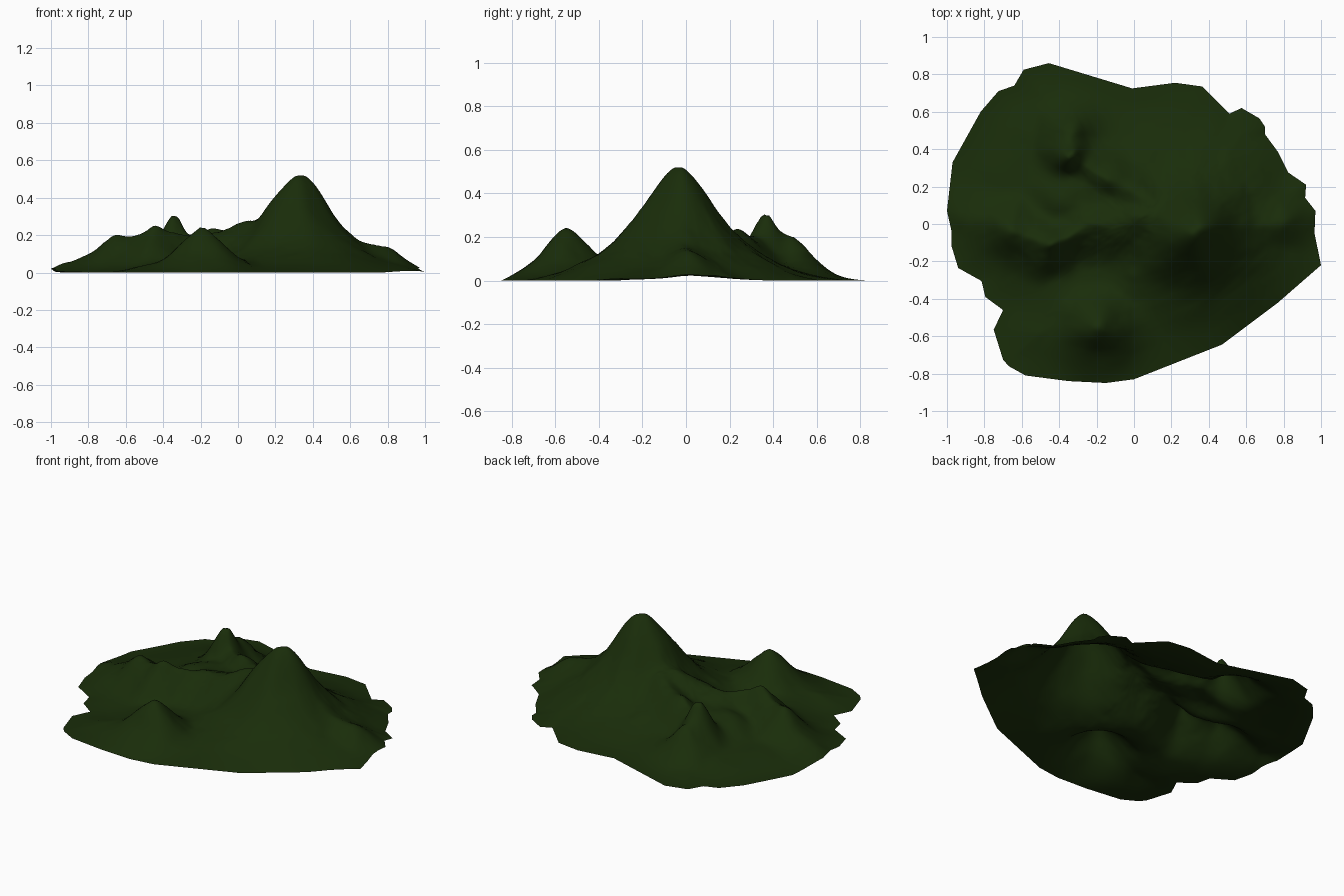
import bpy, bmesh, math
from mathutils import Vector, noise

if "Cube" in bpy.data.objects:
    bpy.data.objects.remove(bpy.data.objects["Cube"])

# Shoreline seen from above
OUTLINE = [(-1, .07), (-.975, -.04), (-.975, -.12), (-.94, -.235), (-.815, -.305), (-.795, -.39),
           (-.70, -.46), (-.75, -.565), (-.70, -.725), (-.67, -.76), (-.58, -.81), (-.35, -.84),
           (-.15, -.85), (0, -.83), (.47, -.645), (.77, -.42), (1, -.22), (.965, -.05), (.97, .07),
           (.915, .14), (.92, .21), (.825, .275), (.77, .385), (.70, .48), (.70, .52), (.67, .565),
           (.575, .62), (.51, .59), (.365, .735), (.22, .755), (-.01, .725), (-.455, .86),
           (-.59, .825), (-.64, .74), (-.725, .71), (-.82, .60), (-.97, .33)]

# Crest lines: (x, y, height) start, end, then spread and steepness power
RIDGES = [
    ((.31, -.05, .515), (.34, -.02, .515), .255, 1.6),   # main summit
    ((.32, -.04, .28), (.33, -.02, .28), .40, 2),        # main mountain foot
    ((.32, -.03, .27), (.03, .04, .24), .17, 1.6),       # west shoulder
    ((.03, .02, .235), (-.22, .0, .19), .20, 1.8),       # saddle
    ((-.30, .15, .16), (.0, .12, .185), .30, 2),         # inner plateau
    ((-.22, .0, .18), (-.45, -.11, .225), .14, 1.6),     # west knoll
    ((-.45, -.11, .225), (-.65, -.03, .18), .15, 1.6),   # west ridge
    ((-.65, -.03, .18), (-.90, .04, .07), .16, 1.6),
    ((.10, .10, .23), (-.12, .24, .22), .15, 1.8),       # north saddle
    ((-.12, .24, .20), (-.33, .36, .20), .14, 1.6),
    ((-.34, .36, .285), (-.32, .37, .285), .10, 1.6),    # north peak
    ((-.35, .38, .235), (-.34, .48, .205), .15, 1.7),    # north spur
    ((-.20, -.55, .245), (-.19, -.55, .245), .18, 1.5),  # south peak
    ((.33, -.02, .26), (.70, .0, .14), .16, 1.6),        # east ridge
    ((.70, .0, .14), (.80, .02, .125), .17, 1.8),
    ((.80, .02, .125), (.97, .02, .06), .15, 1.8),
]
SHORE = [Vector(p) for p in OUTLINE]


def along(p, a, b):
    ab = b - a
    t = max(0, min(1, (p - a).dot(ab) / ab.length_squared))
    return t, (p - a - ab * t).length


def smoothstep(t):
    t = max(0, min(1, t))
    return t * t * (3 - 2 * t)


def height(p):
    edge = min(along(p, SHORE[i - 1], SHORE[i])[1] for i in range(len(SHORE)))
    base = .055 * smoothstep(edge / .35)
    total = base ** 6
    # bend the crests a little so they are not straight
    q = p + Vector((noise.noise((p.x * 6, p.y * 6, 1.3)), noise.noise((p.x * 6, p.y * 6, 8.1)))) * .02
    for a, b, spread, power in RIDGES:
        t, d = along(q, Vector(a[:2]), Vector(b[:2]))
        total += ((a[2] + (b[2] - a[2]) * t) * math.exp(-(d / spread) ** power)) ** 6
    h = total ** (1 / 6)
    rough = noise.fractal(Vector((p.x * 8, p.y * 8, 3.7)), 1, 2, 4)
    h += .010 * rough * smoothstep(h / .15) * smoothstep((.55 - h) / .3)
    low = .45 * smoothstep((abs(p.x) - .75) / .2)        # side shores sit a little higher
    return max(0, h * (low + (1 - low) * (1 - math.exp(-edge / .07))))


# Island surface: concentric rings from the shoreline to the centre
STEPS, RINGS = 5, 64
rim = [SHORE[i - 1].lerp(SHORE[i], k / STEPS) for i in range(len(SHORE)) for k in range(STEPS)]
bm = bmesh.new()
rings = []
for r in range(1, RINGS + 1):
    ring = []
    for p in rim:
        q = p * (r / RINGS)
        ring.append(bm.verts.new((q.x, q.y, height(q))))
    rings.append(ring)
centre = bm.verts.new((0, 0, height(Vector((0, 0)))))
n = len(rim)
for i in range(n):
    j = (i + 1) % n
    bm.faces.new((centre, rings[0][i], rings[0][j]))
    for inner, outer in zip(rings, rings[1:]):
        bm.faces.new((inner[i], outer[i], outer[j], inner[j]))
bmesh.ops.recalc_face_normals(bm, faces=bm.faces)
if sum(f.normal.z for f in bm.faces) < 0:
    bmesh.ops.reverse_faces(bm, faces=bm.faces)
for f in bm.faces:
    f.smooth = True
mesh = bpy.data.meshes.new("mountain_terrain")
bm.to_mesh(mesh)
bm.free()
terrain = bpy.data.objects.new("mountain_terrain", mesh)
bpy.context.collection.objects.link(terrain)

# Dark forest green
green = bpy.data.materials.new("forest_green")
green.diffuse_color = (.010, .026, .003, 1)
green.use_nodes = True
green.node_tree.nodes["Principled BSDF"].inputs["Base Color"].default_value = green.diffuse_color
mesh.materials.append(green)
